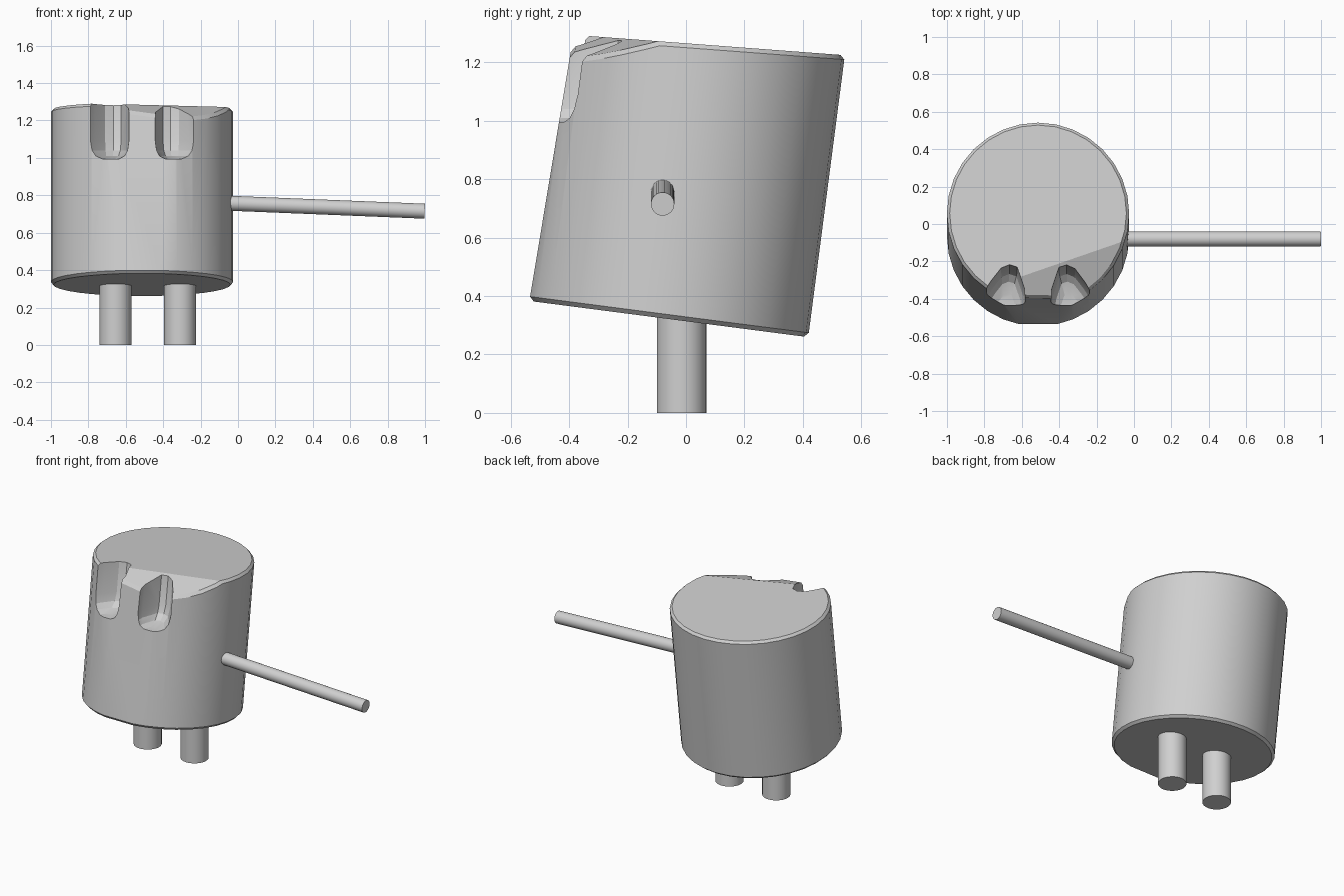
import bpy, bmesh, math
from mathutils import Matrix, Vector

if "Cube" in bpy.data.objects:
    bpy.data.objects.remove(bpy.data.objects["Cube"])

CX = -0.513          # x of the drum axis
grey = bpy.data.materials.new("light_grey")
grey.diffuse_color = (0.63, 0.63, 0.63, 1)
grey.use_nodes = True
grey.node_tree.nodes["Principled BSDF"].inputs["Base Color"].default_value = grey.diffuse_color


def make_object(name, bm):
    bmesh.ops.recalc_face_normals(bm, faces=bm.faces[:])
    me = bpy.data.meshes.new(name)
    bm.to_mesh(me)
    bm.free()
    me.materials.append(grey)
    ob = bpy.data.objects.new(name, me)
    bpy.context.collection.objects.link(ob)
    return ob


def select(ob):
    bpy.ops.object.select_all(action='DESELECT')
    ob.select_set(True)
    bpy.context.view_layer.objects.active = ob


def smooth(ob, angle):
    select(ob)
    bpy.ops.object.shade_smooth_by_angle(angle=math.radians(angle))


def rod(name, a, b, radius, sides=32):
    a, b = Vector(a), Vector(b)
    d = b - a
    bm = bmesh.new()
    m = Matrix.Translation((a + b) / 2) @ d.to_track_quat('Z', 'Y').to_matrix().to_4x4()
    bmesh.ops.create_cone(bm, cap_ends=True, segments=sides, radius1=radius,
                          radius2=radius, depth=d.length, matrix=m)
    ob = make_object(name, bm)
    smooth(ob, 30)
    return ob


def slice_off(bm, co, no):
    """Remove everything on the +no side and close the hole."""
    geom = bm.verts[:] + bm.edges[:] + bm.faces[:]
    r = bmesh.ops.bisect_plane(bm, geom=geom, plane_co=co, plane_no=no,
                               clear_outer=True, dist=1e-5)
    edges = [e for e in r['geom_cut']
             if isinstance(e, bmesh.types.BMEdge) and len(e.link_faces) == 1]
    bmesh.ops.holes_fill(bm, edges=edges, sides=0)


# Tilted drum: flattened front, sloping top, lowered front-right of the top
bm = bmesh.new()
tilt = Matrix.Rotation(math.radians(-7.4), 4, 'X')
place = Matrix.Translation((CX, -0.065, 0.322)) @ tilt
bmesh.ops.create_cone(bm, cap_ends=True, segments=32, radius1=0.4875, radius2=0.4875,
                      depth=1.2, matrix=place @ Matrix.Translation((0, 0, 0.6)))
slice_off(bm, place @ Vector((0, -0.475, 0)), tilt.to_3x3() @ Vector((0, -1, 0.035)))
slice_off(bm, Vector((CX, 0, 1.265)), Vector((0, 0.075, 1)))
A, B, C = Vector((-0.6, -0.28, 1.286)), Vector((-0.02, -0.08, 1.271)), Vector((-0.3, -0.37, 1.22))
n = (B - A).cross(C - A)
slice_off(bm, A, n if n.z > 0 else -n)
bmesh.ops.recalc_face_normals(bm, faces=bm.faces[:])
rims = [e for e in bm.edges if len(e.link_faces) == 2 and e.calc_face_angle() > 0.8]
bmesh.ops.bevel(bm, geom=rims, offset=0.015, segments=1, affect='EDGES', profile=0.5)
drum = make_object("drum", bm)

# Two mirrored scoops in the front top rim
plan = [(-0.795, -0.65), (-0.79, -0.35), (-0.765, -0.31), (-0.71, -0.24), (-0.665, -0.222),
        (-0.625, -0.235), (-0.585, -0.35), (-0.575, -0.65)]
levels = [(1.5, 1), (1.09, 1), (1.04, 0.93), (1.01, 0.77), (0.995, 0.5)]
for side in (1, -1):
    bm = bmesh.new()
    rings = []
    for z, k in levels:
        ring = []
        for x, y in plan:
            px = -0.685 + (x + 0.685) * k
            py = -0.45 + (y + 0.45) * k + 0.14 * (z - 1.25)
            ring.append(bm.verts.new((px if side == 1 else 2 * CX - px, py, z)))
        rings.append(ring)
    for a, b in zip(rings, rings[1:]):
        for i in range(len(plan)):
            j = (i + 1) % len(plan)
            bm.faces.new((a[i], a[j], b[j], b[i]))
    bm.faces.new(rings[0])
    bm.faces.new(rings[-1])
    cutter = make_object("scoop_cutter", bm)
    cutter.hide_render = True
    smooth(cutter, 60)
    mod = drum.modifiers.new("scoop", 'BOOLEAN')
    mod.object = cutter
    mod.operation = 'DIFFERENCE'
    mod.solver = 'EXACT'
    select(drum)
    bpy.ops.object.modifier_apply(modifier=mod.name)
    bpy.data.objects.remove(cutter)
smooth(drum, 18)

# Legs
for name, x in (("left_leg", -0.655), ("right_leg", -0.31)):
    rod(name, (x, -0.015, 0), (x, -0.015, 0.37), 0.085)

# Side handle
rod("handle", (-0.06, -0.08, 0.758), (0.998, -0.08, 0.715), 0.04)
